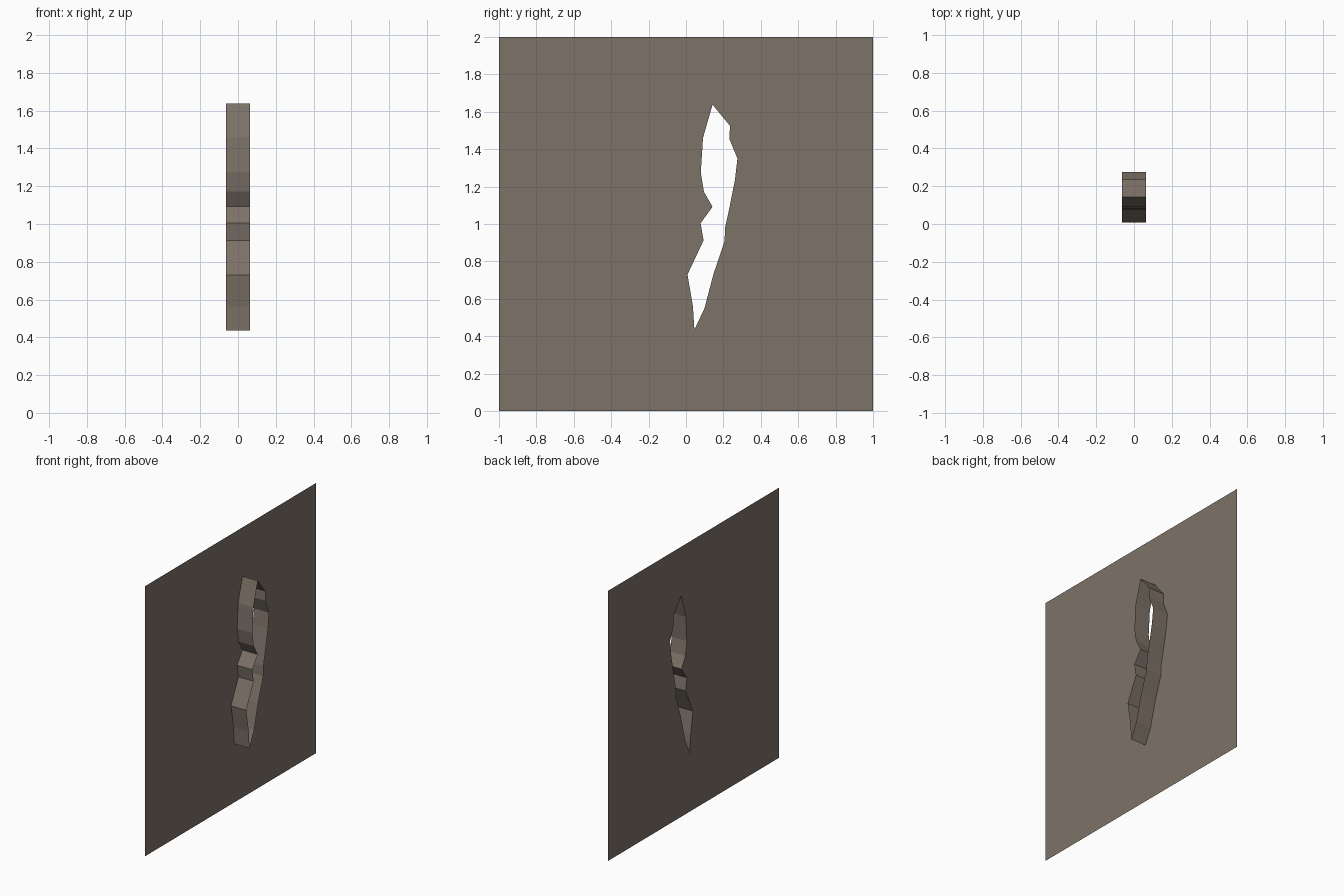
import bpy, bmesh

if "Cube" in bpy.data.objects:
    bpy.data.objects.remove(bpy.data.objects["Cube"])

HALF = 0.0625   # half depth of the lip

# Outline of the jagged opening as (y, z)
CRACK = [(0.142, 1.638), (0.235, 1.525), (0.232, 1.455), (0.275, 1.35),
         (0.262, 1.238), (0.233, 1.09), (0.209, 0.98), (0.206, 0.907),
         (0.147, 0.733), (0.099, 0.55), (0.045, 0.435), (0.037, 0.56),
         (0.008, 0.73), (0.094, 0.912), (0.078, 1.004), (0.142, 1.092),
         (0.096, 1.172), (0.079, 1.275), (0.091, 1.46)]
BORDER = [(-1, 0), (1, 0), (1, 2), (-1, 2)]

stone = bpy.data.materials.new("brown grey stone")
stone.diffuse_color = (0.205, 0.168, 0.137, 1)
stone.use_nodes = True
stone.node_tree.nodes["Principled BSDF"].inputs["Base Color"].default_value = stone.diffuse_color


def ring(bm, pts, x):
    return [bm.verts.new((x, y, z)) for y, z in pts]


def finish(bm, name):
    mesh = bpy.data.meshes.new(name)
    bm.to_mesh(mesh)
    bm.free()
    mesh.materials.append(stone)
    obj = bpy.data.objects.new(name, mesh)
    bpy.context.collection.objects.link(obj)
    return obj


# Thin square wall with the opening left out
bm = bmesh.new()
edges = []
for pts in (BORDER, CRACK):
    vs = ring(bm, pts, -HALF)
    edges += [bm.edges.new((vs[i - 1], vs[i])) for i in range(len(vs))]
bmesh.ops.triangle_fill(bm, edges=edges, use_beauty=True, normal=(1, 0, 0))
bm.normal_update()
bmesh.ops.reverse_faces(bm, faces=[f for f in bm.faces if f.normal.x < 0])
bmesh.ops.dissolve_limit(bm, angle_limit=0.01, verts=[], edges=[])
finish(bm, "wall_sheet")

# Lip standing out from the wall around the opening, open at both ends
bm = bmesh.new()
back, front = ring(bm, CRACK, -HALF), ring(bm, CRACK, HALF)
for i in range(len(CRACK)):
    bm.faces.new((back[i - 1], front[i - 1], front[i], back[i]))
finish(bm, "crack_lip")
